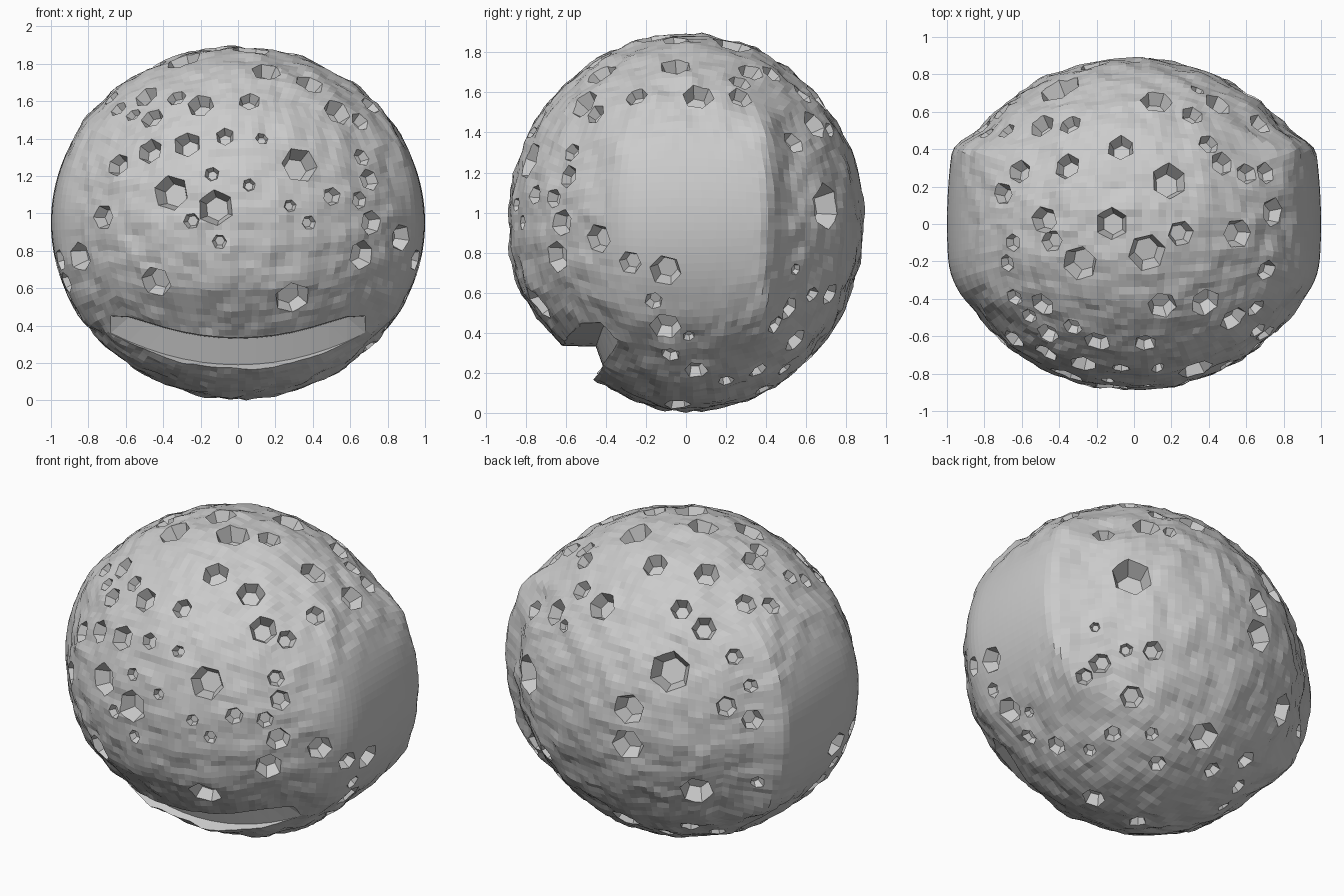
import bpy, bmesh, random
from math import radians, sin, cos, sqrt
from mathutils import Vector, Matrix, noise
from mathutils.bvhtree import BVHTree

if "Cube" in bpy.data.objects:
    bpy.data.objects.remove(bpy.data.objects["Cube"])

random.seed(4)
CEN = Vector((0, 0, 0.94))
RX, RY, RZ = 1.0, 0.885, 0.94


def smooth(a, b, v):
    t = max(0, min(1, (v - a) / (b - a)))
    return t * t * (3 - 2 * t)


def make_object(name, bm):
    me = bpy.data.meshes.new(name)
    bm.to_mesh(me)
    ob = bpy.data.objects.new(name, me)
    bpy.context.collection.objects.link(ob)
    return ob


# rocky body: spherified cube with slightly raised, flatter side caps
bm = bmesh.new()
bmesh.ops.create_cube(bm, size=2)
bmesh.ops.subdivide_edges(bm, edges=bm.edges[:], cuts=35, use_grid_fill=True)
for v in bm.verts:
    n = Vector([sin(c * radians(45)) / cos(c * radians(45)) for c in v.co]).normalized()
    p = Vector((n.x * RX, n.y * RY, n.z * RZ))
    full = sqrt(max(0, 1 - n.z ** 2)) * (1 - 0.17 * p.y ** 2)
    cap = smooth(0.52, 0.37, p.y) if p.y > 0 else smooth(-0.5, -0.15, p.y)
    cap *= smooth(0.75, 0.45, abs(p.z)) * smooth(0.5, 0.7, abs(p.x))
    if full > abs(p.x):
        p.x += (full - abs(p.x)) * cap * (1 if p.x > 0 else -1)
    if p.y < 0:  # lower front is slightly drawn in
        p.y *= 1 - 0.08 * smooth(-0.3, -0.65, p.z)
    rough = 0.018 * (1 - smooth(0.8, 0.95, abs(n.x)))
    v.co = p + n * rough * (noise.noise(n * 7) + 0.6 * noise.noise(n * 15)) + CEN
tree = BVHTree.FromBMesh(bm)
body = make_object("cratered_body", bm)
bm.free()


# six-sided crater cutters, placed by sight lines on the body
pits = bmesh.new()
done = []


def add_pits(azimuth, elevation, spots):
    a, e = radians(azimuth), radians(elevation)
    view = Vector((cos(a) * cos(e), sin(a) * cos(e), sin(e)))
    right = Vector((-sin(a), cos(a), 0))
    up = view.cross(right)
    for u, w, r in spots:
        hit = tree.ray_cast(CEN + right * u + up * w + view * 4, -view)[0]
        if hit is None:
            continue
        if any((hit - c).length < 0.85 * (r + s) for c, s in done):
            continue
        done.append((hit, r))
        d = hit - CEN
        n = Vector((d.x / RX ** 2, d.y / RY ** 2, d.z / RZ ** 2)).normalized()
        m = (Matrix.Translation(hit - n * r * 0.2) @ n.to_track_quat('Z', 'Y').to_matrix().to_4x4()
             @ Matrix.Rotation(random.uniform(0, 1), 4, 'Z'))
        bmesh.ops.create_cone(pits, cap_ends=True, segments=6, radius1=r * 0.64,
                              radius2=r * 1.2, depth=r * 1.4, matrix=m)


def shifted(spots):
    return [(u, z - CEN.z, r) for u, z, r in spots]


# front craters (x, z, radius)
add_pits(-90, 0, shifted([
    (-.36, 1.10, .10), (-.12, 1.02, .10), (.33, 1.25, .10), (-.27, 1.36, .075),
    (-.47, 1.32, .07), (-.20, 1.57, .075), (.06, 1.59, .06), (-.33, 1.61, .055),
    (-.46, 1.50, .065), (-.64, 1.25, .065), (-.72, .97, .07), (-.44, .62, .09),
    (-.84, .76, .08), (-.92, .62, .06), (.29, .53, .10), (.66, .77, .08),
    (.71, .94, .07), (.65, 1.06, .05), (.50, 1.08, .05), (.70, 1.17, .06),
    (.66, 1.29, .05), (.38, .94, .04), (.28, 1.03, .035), (.06, 1.14, .035),
    (-.14, 1.20, .04), (-.07, 1.40, .05), (.13, 1.39, .035), (-.25, .95, .045),
    (-.10, .84, .04), (.53, 1.53, .08), (.38, 1.68, .08), (.15, 1.75, .08),
    (-.64, 1.55, .05), (-.56, 1.52, .045), (.65, 1.48, .055)]))

# top craters (x, y, radius)
add_pits(-90, 90, [
    (-.36, .31, .075), (-.07, .41, .075), (.19, .23, .10), (-.48, .02, .075),
    (-.44, -.09, .06), (-.12, 0, .09), (.07, -.15, .10), (-.29, -.21, .095),
    (.25, -.05, .07), (.55, -.05, .08), (.40, .43, .06), (.47, .32, .065),
    (.60, .27, .06), (.70, .27, .06), (.12, .66, .09), (.45, .64, .08),
    (-.34, .53, .06), (-.49, .52, .07), (-.68, .50, .05), (-.61, .28, .065),
    (-.70, .16, .06), (-.65, -.10, .05), (-.68, -.21, .05), (-.66, -.33, .06),
    (-.49, -.43, .07)])

# right side craters (y, z, radius)
low_side = [(-.10, .70, .08), (-.28, .74, .06), (-.16, .55, .045), (-.10, .42, .08),
            (.05, .20, .06), (-.08, .28, .05), (.20, .15, .04), (.36, .20, .05)]
add_pits(0, 0, shifted(low_side + [
    (.06, 1.57, .08), (-.25, 1.57, .06), (.53, 1.34, .06), (.58, 1.58, .06),
    (-.44, .86, .075), (-.56, 1.34, .05), (-.50, 1.45, .05), (.70, 1.02, .12),
    (.55, .35, .07), (.45, .43, .05), (.72, .58, .06), (.63, .58, .04)]))

# left side: the lower band continued
add_pits(180, 0, shifted([(-y, z, r) for y, z, r in low_side]))

# back left craters, seen from above
add_pits(125, 26, [
    (-.09, -.02, .12), (-.33, -.43, .10), (-.32, -.23, .09), (.06, -.69, .10),
    (.20, .06, .08), (-.89, -.02, .08), (.23, -.22, .065),
    (.37, -.29, .06), (.36, -.10, .04), (-.85, -.40, .06), (.40, -.64, .04)])

# back right craters, seen from below
add_pits(50, -27, [
    (-.10, -.07, .075), (-.02, -.19, .065), (-.22, .20, .03), (-.06, .11, .035),
    (.08, .11, .045), (-.26, -.04, .04), (.66, .27, .11), (.82, -.20, .10),
    (.39, -.41, .09), (.63, -.53, .06), (.44, -.59, .05), (.13, -.56, .05),
    (-.23, -.49, .04), (-.45, -.43, .06), (-.23, -.75, .07),
    (-.81, .04, .05), (-.24, .75, .05), (.20, .76, .04),
    (-.59, -.27, .03), (.02, -.87, .05), (.72, .49, .08), (.10, -.40, .04)])
pit_cutter = make_object("crater_cutter", pits)
pits.free()

# curved front slot: swept cross-section, widening towards its ends
slot = bmesh.new()
rings = []
for i in range(15):
    t = -1 + 2 * i / 14
    x, k = 0.68 * t, t * t
    lo, hi, deep = 0.12 + 0.17 * k, 0.32 + 0.17 * k, -0.40 + 0.06 * k
    hi -= 0.05 * k ** 5
    prof = [(-1.2, lo - 0.3), (deep, lo + 0.06), (deep - 0.05, hi), (-1.2, hi + 0.02)]
    rings.append([slot.verts.new((x, y, z)) for y, z in prof])
for a, b in zip(rings, rings[1:]):
    for j in range(4):
        slot.faces.new((a[j], a[(j + 1) % 4], b[(j + 1) % 4], b[j]))
slot.faces.new(rings[0][::-1])
slot.faces.new(rings[-1])
bmesh.ops.triangulate(slot, faces=slot.faces[:])
bmesh.ops.recalc_face_normals(slot, faces=slot.faces[:])
slot_cutter = make_object("slot_cutter", slot)
slot.free()

# carve the body, then discard the cutters
bpy.context.view_layer.objects.active = body
for cutter in (slot_cutter, pit_cutter):
    cutter.hide_render = True
    mod = body.modifiers.new(cutter.name, 'BOOLEAN')
    mod.operation, mod.solver, mod.object = 'DIFFERENCE', 'EXACT', cutter
    mod.use_self = cutter is pit_cutter
    bpy.ops.object.modifier_apply(modifier=mod.name)
    bpy.data.objects.remove(cutter)

# rest on the floor
low = min(v.co.z for v in body.data.vertices)
body.data.transform(Matrix.Translation((0, 0, -low)))
